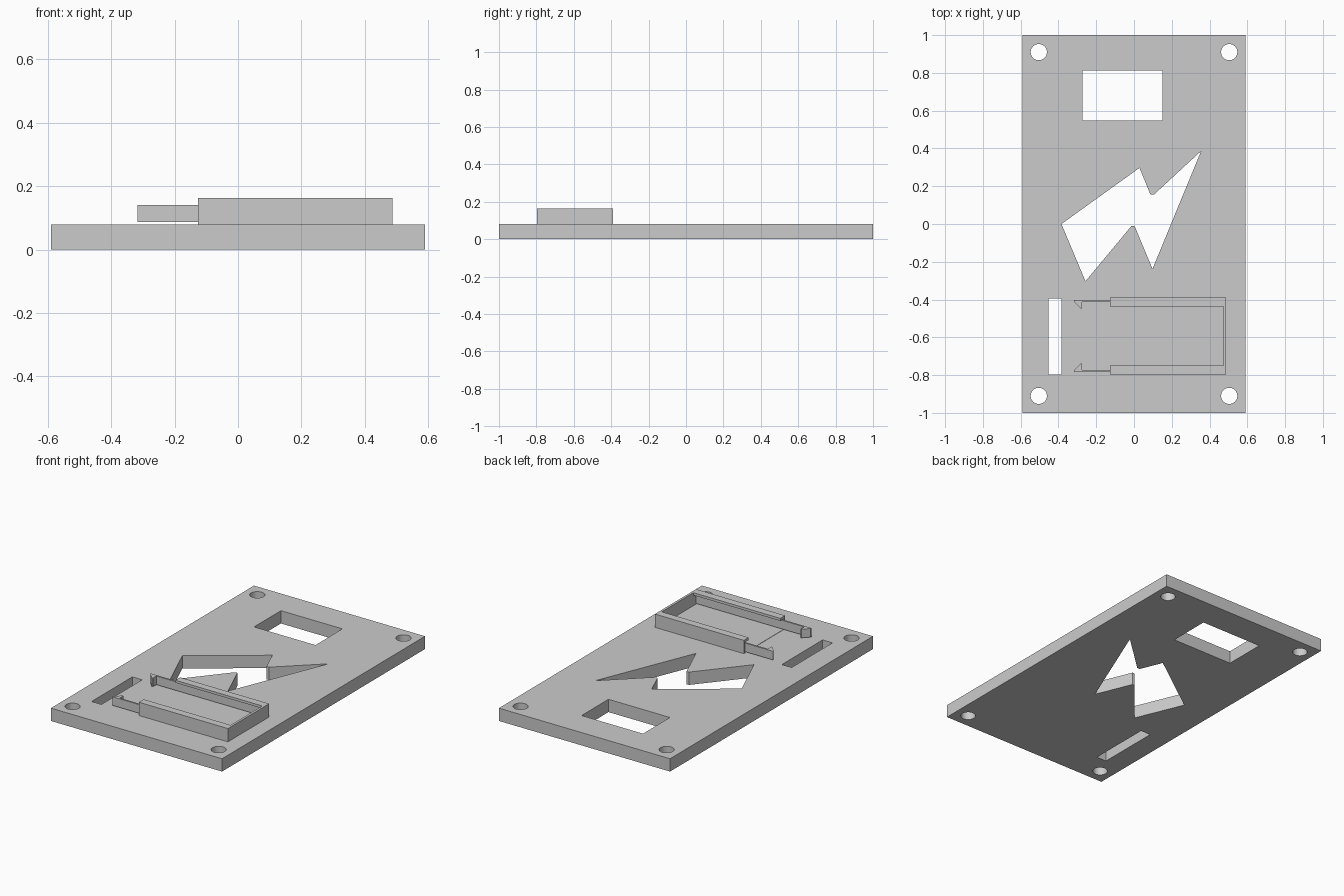
import bpy, bmesh, math

cube = bpy.data.objects.get("Cube")
if cube:
    bpy.data.objects.remove(cube, do_unlink=True)

grey = bpy.data.materials.new("light_grey")
grey.use_nodes = True
grey.diffuse_color = (0.6, 0.6, 0.6, 1)
grey.node_tree.nodes["Principled BSDF"].inputs["Base Color"].default_value = (0.6, 0.6, 0.6, 1)


def rect(x0, x1, y0, y1):
    return [(x0, y0), (x1, y0), (x1, y1), (x0, y1)]


def circle(cx, cy, r, n=32):
    return [(cx + r * math.cos(math.tau * i / n), cy + r * math.sin(math.tau * i / n)) for i in range(n)]


def prism(name, outlines, z0, z1):
    """Extrude a flat outline; any further outlines become through holes."""
    curve = bpy.data.curves.new(name + "_outline", 'CURVE')
    curve.dimensions = '2D'
    curve.fill_mode = 'BOTH'
    curve.extrude = (z1 - z0) / 2
    for pts in outlines:
        spline = curve.splines.new('POLY')
        spline.points.add(len(pts) - 1)
        for p, (x, y) in zip(spline.points, pts):
            p.co = (x, y, 0, 1)
        spline.use_cyclic_u = True
        spline.use_smooth = False
    temp = bpy.data.objects.new(name + "_temp", curve)
    bpy.context.collection.objects.link(temp)
    bpy.context.view_layer.update()
    mesh = bpy.data.meshes.new_from_object(temp.evaluated_get(bpy.context.evaluated_depsgraph_get()))
    bpy.data.objects.remove(temp, do_unlink=True)
    bpy.data.curves.remove(curve)
    # Weld caps to sides and lift to the right height
    bm = bmesh.new()
    bm.from_mesh(mesh)
    bmesh.ops.remove_doubles(bm, verts=bm.verts, dist=1e-5)
    bmesh.ops.recalc_face_normals(bm, faces=bm.faces)
    bmesh.ops.translate(bm, verts=bm.verts, vec=(0, 0, (z0 + z1) / 2))
    for f in bm.faces:
        f.smooth = False
        f.material_index = 0
    bm.to_mesh(mesh)
    bm.free()
    mesh.name = name
    mesh.materials.clear()
    mesh.materials.append(grey)
    obj = bpy.data.objects.new(name, mesh)
    bpy.context.collection.objects.link(obj)
    return obj


# Base plate with screw holes, window, zigzag opening and strap slot
TOP = 0.08
zigzag = [(-0.384, 0), (0.029, 0.297), (0.087, 0.156), (0.106, 0.156), (0.355, 0.386),
          (0.098, -0.238), (0.003, -0.01), (-0.013, -0.01), (-0.257, -0.303)]
holes = [circle(sx * 0.504, sy * 0.91, 0.043) for sx in (-1, 1) for sy in (-1, 1)]
prism("base_plate", [rect(-0.59, 0.59, -1, 1), rect(-0.273, 0.151, 0.548, 0.813),
                     rect(-0.453, -0.385, -0.796, -0.394), zigzag] + holes, 0, TOP)

# Holder: U-shaped wall, overhanging lip and thin floor
MID, HALF, FRONT, BACK, INNER_BACK = -0.593, 0.203, -0.126, 0.488, 0.473


def u_shape(inner_half):
    return [(FRONT, MID - HALF), (BACK, MID - HALF), (BACK, MID + HALF), (FRONT, MID + HALF),
            (FRONT, MID + inner_half), (INNER_BACK, MID + inner_half),
            (INNER_BACK, MID - inner_half), (FRONT, MID - inner_half)]


prism("holder_wall", [u_shape(0.191)], TOP, 0.147)
prism("holder_lip", [u_shape(0.156)], 0.147, 0.163)
prism("holder_floor", [rect(FRONT, INNER_BACK, MID - 0.191, MID + 0.191)], TOP, TOP + 0.002)

# Snap arms with inward hooks, mirrored across the holder
hook_arm = [(INNER_BACK, 0.19), (-0.317, 0.19), (-0.317, 0.182), (-0.281, 0.145),
            (-0.274, 0.145), (-0.274, 0.179), (INNER_BACK, 0.179)]
for side, label in ((1, "back"), (-1, "front")):
    prism(label + "_snap_arm", [[(x, MID + side * y) for x, y in hook_arm]], 0.087, 0.141)
